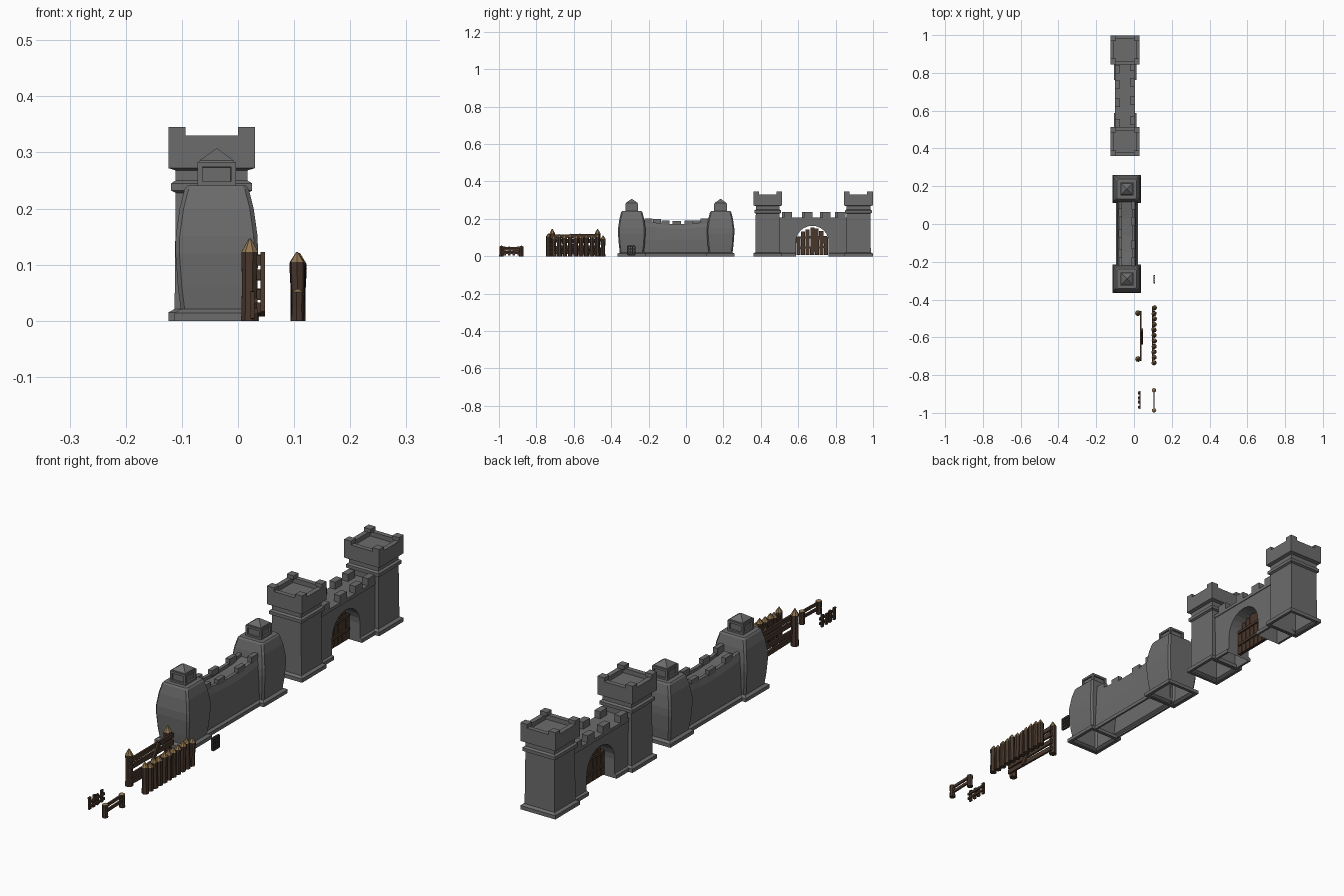
import bpy, bmesh, math, random
from mathutils import Vector

if "Cube" in bpy.data.objects:
    bpy.data.objects.remove(bpy.data.objects["Cube"])

random.seed(4)


def material(name, col):
    m = bpy.data.materials.new(name)
    m.diffuse_color = (*col, 1)
    m.use_nodes = True
    m.node_tree.nodes["Principled BSDF"].inputs["Base Color"].default_value = m.diffuse_color
    return m


STONE = material("stone", (0.15, 0.15, 0.15))
WOOD = material("dark_wood", (0.065, 0.038, 0.025))
CUT = material("cut_wood", (0.28, 0.18, 0.08))
IRON = material("iron", (0.045, 0.042, 0.04))


def finish(bm, name, *mats):
    bmesh.ops.recalc_face_normals(bm, faces=bm.faces)
    me = bpy.data.meshes.new(name)
    bm.to_mesh(me)
    bm.free()
    for m in mats:
        me.materials.append(m)
    ob = bpy.data.objects.new(name, me)
    bpy.context.collection.objects.link(ob)
    return ob


def loft(name, rings, mats, cap=(True, True), closed=True, tip_bands=0):
    """Skin a list of point rings; the last tip_bands use the second material."""
    bm = bmesh.new()
    vs = [[bm.verts.new(p) for p in r] for r in rings]
    n = len(rings[0])
    for i in range(len(vs) - 1):
        for j in range(n if closed else n - 1):
            k = (j + 1) % n
            f = bm.faces.new((vs[i][j], vs[i][k], vs[i + 1][k], vs[i + 1][j]))
            f.material_index = int(i >= len(vs) - 1 - tip_bands)
    if cap[0]:
        bm.faces.new(vs[0])
    if cap[1]:
        bm.faces.new(vs[-1]).material_index = int(tip_bands > 0)
    return finish(bm, name, *mats)


def square(cx, cy, r, z, c=0.0):
    """Square ring, corners cut by c."""
    if not c:
        return [(cx + a * r, cy + b * r, z) for a, b in ((-1, -1), (1, -1), (1, 1), (-1, 1))]
    d = r - c
    return [(cx + a, cy + b, z) for a, b in ((-d, -r), (d, -r), (r, -d), (r, d),
                                             (d, r), (-d, r), (-r, d), (-r, -d))]


def box(name, x0, x1, y0, y1, z0, z1, mat=STONE):
    return loft(name, [[(x0, y0, z), (x1, y0, z), (x1, y1, z), (x0, y1, z)] for z in (z0, z1)], [mat])


def beam(name, a, b, w, d, mat=WOOD):
    """Rectangular bar in the y-z plane from a to b; w across, d along x."""
    a, b = Vector(a), Vector(b)
    t = (b - a).normalized()
    side = t.cross(Vector((1, 0, 0))).normalized() * w / 2
    out = Vector((d / 2, 0, 0))
    return loft(name, [[p - side - out, p + side - out, p + side + out, p - side + out]
                       for p in (a, b)], [mat])


def stake(name, x, y, r, h, tip, lean=0.003, n=7):
    """Faceted log with a sharpened, paler point."""
    dx, dy = random.uniform(-lean, lean), random.uniform(-lean, lean)
    ph = random.random()
    rings = []
    for z, s in ((0, 1.0), (h * 0.45, 0.9), (h - tip, 1.0), (h, 0.1)):
        k = z / h
        rings.append([(x + dx * k + r * s * math.cos(ph + i * math.tau / n),
                       y + dy * k + r * s * math.sin(ph + i * math.tau / n), z) for i in range(n)])
    return loft(name, rings, [WOOD, CUT], tip_bands=1)


# ---- Gatehouse: square towers with hollow crowns ----
GX = -0.047
TOWER = [(0.065, 0), (0.077, 0), (0.077, 0.015), (0.066, 0.021), (0.064, 0.228), (0.072, 0.232),
         (0.072, 0.245), (0.064, 0.25), (0.064, 0.268), (0.077, 0.272), (0.077, 0.33),
         (0.058, 0.33), (0.058, 0.312)]
for ty in (0.437, 0.922):
    loft("gate_tower", [square(GX, ty, r, z) for r, z in TOWER], [STONE], (False, True))
    for sx in (-1, 1):
        for sy in (-1, 1):
            cx, cy = GX + sx * 0.062, ty + sy * 0.062
            box("tower_corner_merlon", cx - 0.015, cx + 0.015, cy - 0.015, cy + 0.015, 0.33, 0.345)

# Wall with arched passage
GY, R, SPRING = 0.675, 0.088, 0.075
arch = [(GY - R, 0)] + [(GY - R * math.cos(a), SPRING + R * math.sin(a))
                        for a in [math.pi * i / 12 for i in range(13)]] + [(GY + R, 0)]
top = [(0.495, 0)] + [(0.495, 0.2)] + [(p[0], 0.2) for p in arch[2:-2]] + [(0.86, 0.2), (0.86, 0)]
rows = []
for x, prof in ((GX - 0.05, arch), (GX - 0.05, top), (GX + 0.05, top), (GX + 0.05, arch)):
    rows.append([(x, y, z) for y, z in prof])
loft("gate_wall", rows + [rows[0]], [STONE], (False, False), closed=False)
box("wall_cornice", GX - 0.053, GX + 0.053, 0.495, 0.86, 0.195, 0.208)
for y0, y1 in ((0.497, GY - R), (GY + R, 0.86)):
    xs = 0.059
    loft("wall_footing", [[(GX - e, y0, z), (GX + e, y0, z), (GX + e, y1, z), (GX - e, y1, z)]
                          for e, z in ((0.05, 0), (xs, 0), (xs, 0.014), (0.05, 0.018))],
         [STONE], (False, False))
for my in (0.54, 0.648, 0.745, 0.825):
    for sx in (-1, 1):
        cx, y = GX + sx * 0.04, my + sx * 0.006
        box("wall_merlon", cx - 0.013, cx + 0.013, y - 0.022, y + 0.022, 0.206, 0.236)

# Plank doors with cross rails
for i in range(7):
    y = GY + (i - 3) * 0.0245
    h = 0.068 + math.sqrt(max(0, 0.084 ** 2 - (y - GY) ** 2)) + random.uniform(-0.006, 0.002)
    j = random.uniform(-0.002, 0.002)
    beam("door_plank", (GX, y, 0.006), (GX, y + j, h), 0.022, 0.014)
for z in (0.045, 0.1):
    for sx in (-1, 1):
        beam("door_rail", (GX + sx * 0.009, GY - 0.078, z), (GX + sx * 0.009, GY + 0.078, z + 0.004), 0.011, 0.008)

# ---- Curved wall: bulging towers with lantern tops ----
WX = -0.038
BULGE = [(0.064, 0.02), (0.069, 0.06), (0.0735, 0.12), (0.073, 0.15), (0.066, 0.2), (0.057, 0.235), (0.052, 0.241)]
for ty in (-0.29, 0.185):
    loft("bulging_tower", [square(WX, ty, r, z, 0.007) for r, z in BULGE], [STONE], (False, True))
    loft("tower_footing", [square(WX, ty, r, z) for r, z in
                           ((0.062, 0), (0.075, 0), (0.075, 0.014), (0.064, 0.021))], [STONE], (False, False))
    bm = bmesh.new()
    bmesh.ops.create_cube(bm, size=1)
    for v in bm.verts:
        v.co = (WX + v.co.x * 0.069, ty + v.co.y * 0.069, 0.261 + v.co.z * 0.044)
    bm.normal_update()
    sides = [f for f in bm.faces if abs(f.normal.z) < 0.5]
    bmesh.ops.inset_individual(bm, faces=sides, thickness=0.0125, depth=0)
    bmesh.ops.inset_individual(bm, faces=sides, thickness=0.001, depth=-0.006)
    finish(bm, "lantern", STONE)
    loft("lantern_roof", [square(WX, ty, r, z) for r, z in ((0.031, 0.283), (0.03, 0.286), (0.001, 0.307))], [STONE])

# Sagging wall between them, parapet on both sides
sections = []
for y, h in ((-0.23, 0.188), (-0.15, 0.178), (-0.06, 0.172), (0.03, 0.174), (0.12, 0.186)):
    half = [(0.05, 0), (0.058, 0), (0.058, 0.014), (0.048, 0.02), (0.051, 0.09),
            (0.048, h - 0.025), (0.041, h), (0.028, h), (0.028, h - 0.012)]
    sections.append([(WX + e, y, z) for e, z in half] + [(WX - e, y, z) for e, z in reversed(half)])
loft("sagging_wall", sections, [STONE], (False, False), closed=False)
for sx, y, zt in ((1, -0.2, 0.202), (-1, -0.155, 0.198), (1, -0.11, 0.192), (-1, -0.05, 0.188),
                  (1, 0.015, 0.19), (-1, 0.06, 0.192), (1, 0.1, 0.202)):
    cx = WX + sx * 0.034
    box("parapet_merlon", cx - 0.009, cx + 0.009, y - 0.022, y + 0.022, 0.165, zt)

# ---- Small iron grate ----
for i in range(4):
    k = i / 3
    y, z, w = -0.311 + 0.038 * k, 0.008 + 0.046 * k, 0.007 if i in (0, 3) else 0.004
    e = 0.003 if i in (0, 3) else 0
    beam("grate_bar", (0.106, y, 0.005 + e), (0.106, y, 0.058 - e), w, 0.008, IRON)
    beam("grate_bar", (0.106, -0.314 + e, z), (0.106, -0.27 - e, z), w, 0.007, IRON)

# ---- Palisade of sharpened stakes ----
for i in range(11):
    stake("palisade_stake", 0.107, -0.445 - 0.029 * i, 0.0135, random.uniform(0.108, 0.123), 0.018)
for z in (0.035, 0.085):
    beam("palisade_rail", (0.099, -0.74, z), (0.099, -0.44, z), 0.012, 0.008)

# ---- Plank fence between two tall posts ----
for y in (-0.472, -0.715):
    stake("fence_post", 0.021, y, 0.0155, 0.147, 0.024, 0.001)
for z in (0.02, 0.05, 0.08, 0.11):
    beam("fence_plank", (0.037, -0.725, z + random.uniform(-0.004, 0.004)),
         (0.037, -0.462, z + random.uniform(-0.004, 0.004)), 0.019, 0.008)
beam("fence_brace", (0.0445, -0.63, 0.012), (0.0445, -0.56, 0.118), 0.017, 0.008)

# ---- Low post and rail fence ----
for y in (-0.88, -0.987):
    stake("low_post", 0.106, y, 0.012, 0.057, 0.006, 0.001)
for z in (0.022, 0.043):
    beam("low_rail", (0.106, -0.987, z), (0.106, -0.88, z + 0.003), 0.011, 0.007)

# ---- Low picket gate ----
for i in range(4):
    y = -0.895 - 0.025 * i
    beam("low_picket", (0.026, y, 0.004), (0.026, y + random.uniform(-0.004, 0.004), random.uniform(0.044, 0.053)), 0.013, 0.007)
for z in (0.017, 0.036):
    beam("picket_rail", (0.032, -0.98, z), (0.032, -0.885, z), 0.009, 0.006)
